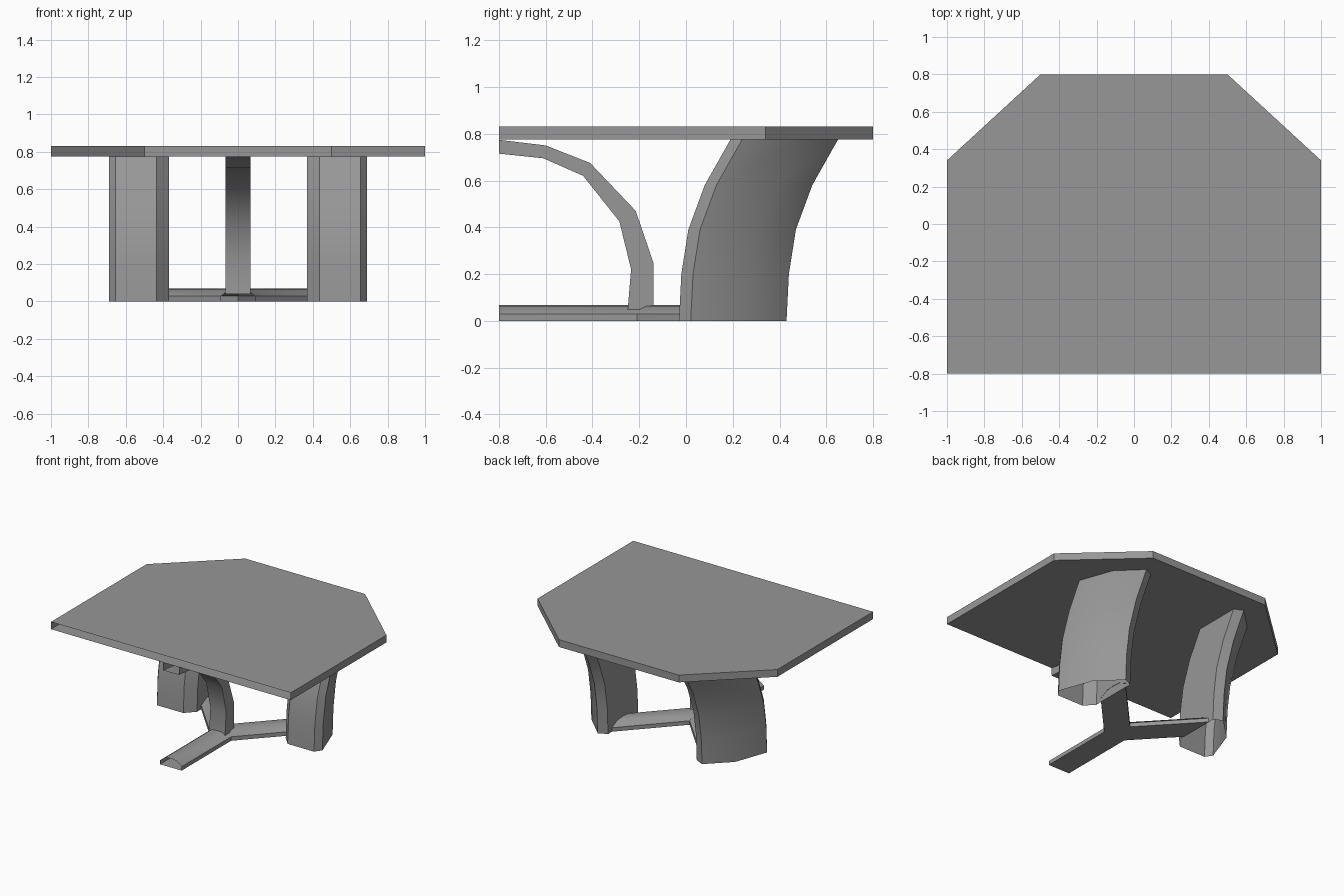
import bpy, bmesh, math
from mathutils import Vector

cube = bpy.data.objects.get("Cube")
if cube:
    bpy.data.objects.remove(cube, do_unlink=True)

GREY = (0.31, 0.31, 0.31, 1)
grey = bpy.data.materials.new("plain grey")
grey.diffuse_color = GREY
grey.use_nodes = True
grey.node_tree.nodes["Principled BSDF"].inputs["Base Color"].default_value = GREY


def loft(name, tubes, smooth=True):
    """Skin open-ended tubes, each a list of closed rings of points."""
    bm = bmesh.new()
    for rings in tubes:
        rows = [[bm.verts.new(p) for p in ring] for ring in rings]
        n = len(rows[0])
        for a, b in zip(rows, rows[1:]):
            for i in range(n):
                j = (i + 1) % n
                bm.faces.new((a[i], a[j], b[j], b[i]))
    bmesh.ops.remove_doubles(bm, verts=bm.verts, dist=0.0005)
    bmesh.ops.recalc_face_normals(bm, faces=bm.faces)
    mesh = bpy.data.meshes.new(name)
    bm.to_mesh(mesh)
    bm.free()
    mesh.materials.append(grey)
    obj = bpy.data.objects.new(name, mesh)
    bpy.context.collection.objects.link(obj)
    if smooth:
        bpy.ops.object.select_all(action='DESELECT')
        obj.select_set(True)
        bpy.context.view_layer.objects.active = obj
        bpy.ops.object.shade_smooth_by_angle(angle=math.radians(32))
    return obj


# Tabletop: clipped back corners, open along the front cut
outline = [(-1, -0.8), (1, -0.8), (1, 0.34), (0.5, 0.8), (-0.5, 0.8), (-1, 0.34)]
bm = bmesh.new()
low, high = [[bm.verts.new((x, y, z)) for x, y in outline] for z in (0.775, 0.83)]
bm.faces.new(low[::-1])
bm.faces.new(high)
for i in range(1, len(outline)):
    j = (i + 1) % len(outline)
    bm.faces.new((low[i], low[j], high[j], high[i]))
mesh = bpy.data.meshes.new("tabletop")
bm.to_mesh(mesh)
bm.free()
mesh.materials.append(grey)
bpy.context.collection.objects.link(bpy.data.objects.new("tabletop", mesh))

# Side legs: hollow shells with a rounded outer face, sweeping back as they rise
section = [(0.435, -0.03), (0.655, -0.03), (0.69, 0.02), (0.6, 0.27),
           (0.435, 0.43), (0.37, 0.4), (0.37, 0.04)]
sweep = [(0, 0), (0.2, 0.01), (0.39, 0.04), (0.58, 0.11), (0.775, 0.22)]
for side, name in ((1, "left_leg"), (-1, "right_leg")):
    loft(name, [[[(side * x, y + dy, z) for x, y in section] for z, dy in sweep]])

# Central arch: bent box strip, open at the front cut
outer = [(-0.14, 0.04), (-0.14, 0.25), (-0.215, 0.47), (-0.41, 0.675), (-0.6, 0.75), (-0.8, 0.774)]
inner = [(-0.25, 0.04), (-0.235, 0.22), (-0.285, 0.425), (-0.44, 0.62), (-0.61, 0.695), (-0.8, 0.715)]
w = 0.066
loft("centre_arch", [[[(-w, *o), (w, *o), (w, *i), (-w, *i)] for o, i in zip(outer, inner)]])

# Floor stretcher: three mitred arms with a domed profile
profile = [(-0.09, 0), (0, 0), (0.09, 0), (0.09, 0.03), (0.045, 0.063),
           (0, 0.068), (-0.045, 0.063), (-0.09, 0.03)]
hub = Vector((0, -0.175))
lean = math.radians(47)
angles = [-math.pi / 2, lean, math.pi - lean]
arms = []
for k, a in enumerate(angles):
    d = Vector((math.cos(a), math.sin(a)))
    ccw_gap = (angles[(k + 1) % 3] - a) % math.tau
    cw_gap = (a - angles[k - 1]) % math.tau
    start, end = [], []
    for o, z in profile:
        half = (ccw_gap if o > 0 else cw_gap) / 2
        mitre = a + math.copysign(half, o)
        r = abs(o) / math.sin(half)
        p = hub + r * Vector((math.cos(mitre), math.sin(mitre)))
        t = (-0.8 - p.y) / d.y if k == 0 else (math.copysign(0.372, d.x) - p.x) / d.x
        start.append((*p, z))
        end.append((*(p + d * t), z))
    arms.append([start, end])
loft("floor_stretcher", arms)
